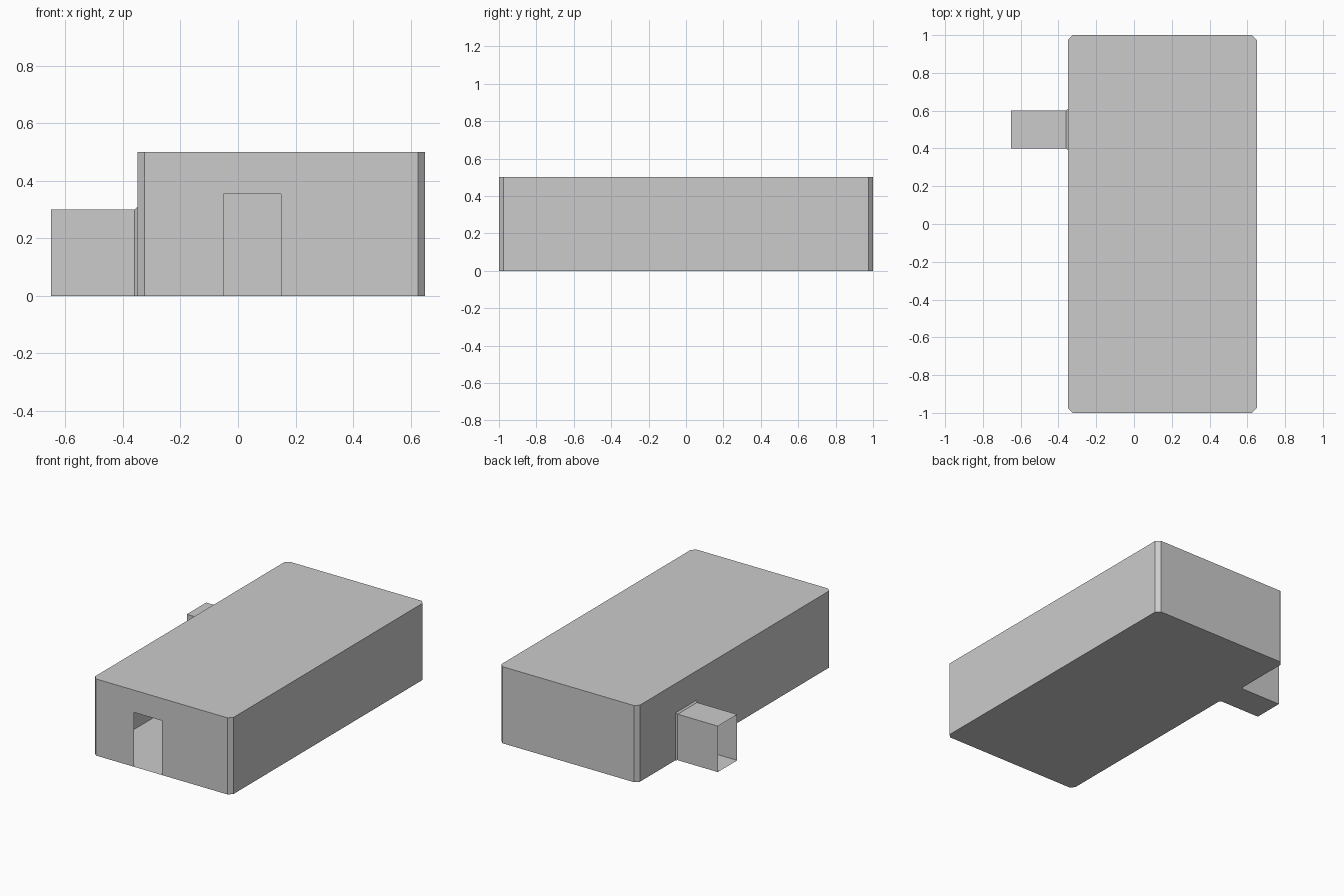
import bpy, bmesh

cube = bpy.data.objects.get("Cube")
if cube:
    bpy.data.objects.remove(cube, do_unlink=True)

GREY = (0.6, 0.6, 0.6, 1.0)
grey = bpy.data.materials.new("plain grey")
grey.use_nodes = True
grey.diffuse_color = GREY
grey.node_tree.nodes["Principled BSDF"].inputs["Base Color"].default_value = GREY

# Overall sizes
X0, X1, Y, H, CHAMFER = -0.35, 0.65, 1.0, 0.5, 0.025
DOOR = (-0.05, 0.15, 0.355)
PASSAGE_Y, PASSAGE_W, PASSAGE_H, FLARE = 0.5, 0.1, 0.3, 0.01


def finish(name, bm):
    """Turn a bmesh into a flat-shaded object."""
    bmesh.ops.remove_doubles(bm, verts=bm.verts, dist=1e-5)
    mesh = bpy.data.meshes.new(name)
    bm.to_mesh(mesh)
    bm.free()
    mesh.materials.append(grey)
    obj = bpy.data.objects.new(name, mesh)
    bpy.context.collection.objects.link(obj)
    return obj


def face(bm, points):
    return bm.faces.new([bm.verts.new(p) for p in points])


def notched(a, b, lo, hi, top):
    """Wall outline with an opening that reaches the floor."""
    return [(a, 0), (lo, 0), (lo, top), (hi, top), (hi, 0), (b, 0), (b, H), (a, H)]


# Hall: thin chamfered shell, with a doorway in front and an opening on one side
bm = bmesh.new()
c = CHAMFER
plan = [(X0 + c, -Y), (X1 - c, -Y), (X1, -Y + c), (X1, Y - c),
        (X1 - c, Y), (X0 + c, Y), (X0, Y - c), (X0, -Y + c)]
face(bm, [(x, y, 0) for x, y in reversed(plan)])
face(bm, [(x, y, H) for x, y in plan])
for i, (p, q) in enumerate(zip(plan, plan[1:] + plan[:1])):
    if i == 0:
        outline = notched(p[0], q[0], *DOOR)
        face(bm, [(x, -Y, z) for x, z in outline])
    elif i == 6:
        half = PASSAGE_W + FLARE
        outline = notched(p[1], q[1], PASSAGE_Y + half, PASSAGE_Y - half,
                          PASSAGE_H + FLARE)
        face(bm, [(X0, y, z) for y, z in outline])
    else:
        face(bm, [(*p, 0), (*q, 0), (*q, H), (*p, H)])
finish("hall_shell", bm)

# Side passage: open-ended square tube that flares where it meets the hall
bm = bmesh.new()
rings = []
for x, grow in ((-0.65, 0), (X0 - FLARE, 0), (X0, FLARE)):
    lo, hi = PASSAGE_Y - PASSAGE_W - grow, PASSAGE_Y + PASSAGE_W + grow
    top = PASSAGE_H + grow
    rings.append([(x, lo, 0), (x, hi, 0), (x, hi, top), (x, lo, top)])
for a, b in zip(rings, rings[1:]):
    for i in range(4):
        j = (i + 1) % 4
        face(bm, [a[i], a[j], b[j], b[i]])
bmesh.ops.remove_doubles(bm, verts=bm.verts, dist=1e-5)
bmesh.ops.recalc_face_normals(bm, faces=bm.faces)
finish("side_passage", bm)
